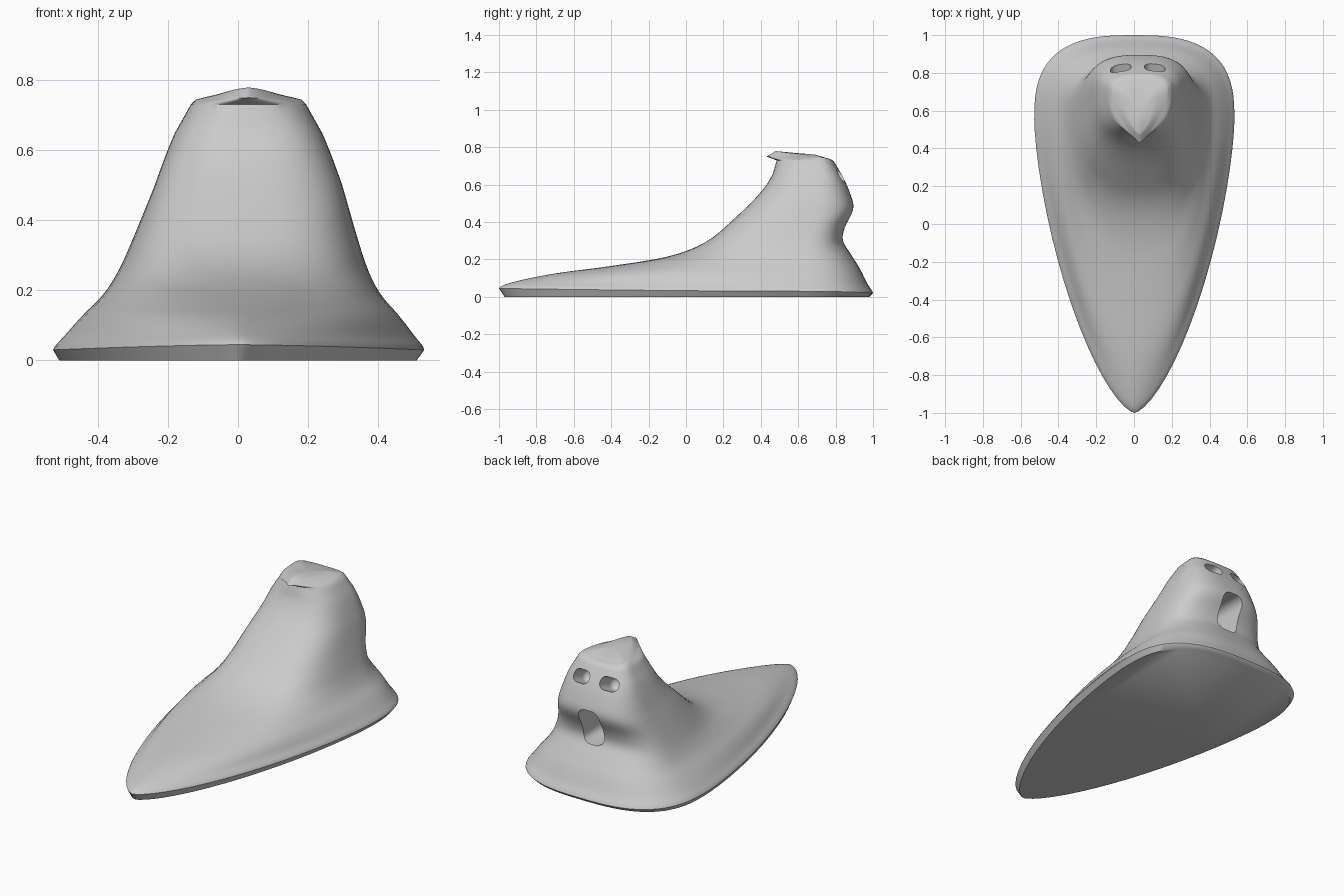
import bpy, bmesh, math
from mathutils import Vector

if "Cube" in bpy.data.objects:
    bpy.data.objects.remove(bpy.data.objects["Cube"])

clay = bpy.data.materials.new("clay_grey")
clay.use_nodes = True
GREY = (0.6, 0.6, 0.6, 1)
clay.diffuse_color = GREY
clay.node_tree.nodes["Principled BSDF"].inputs["Base Color"].default_value = GREY

SEGMENTS = 72
STEPS = 4
BACK_POWER = 2.8

# Rings from sole to crown:
# front y, front z, half width, side z, back y, back z, middle y, front roundness
RINGS = [
    (-.97, 0, .51, 0, .98, 0, .55, 1.5),
    (-1, .045, .53, .03, 1, .02, .55, 1.5),
    (-.92, .08, .5, .07, .97, .07, .55, 1.5),
    (-.7, .125, .45, .13, .93, .15, .56, 1.7),
    (-.4, .165, .395, .19, .88, .23, .58, 1.9),
    (-.1, .215, .355, .26, .84, .3, .6, 2.1),
    (.1, .29, .32, .35, .85, .37, .62, 2.4),
    (.25, .41, .285, .45, .895, .47, .65, 2.7),
    (.4, .56, .25, .55, .875, .56, .68, 2.8),
    (.465, .66, .21, .65, .835, .65, .7, 2.8),
    (.485, .73, .165, .73, .79, .725, .7, 2.4),
    (.43, .75, .15, .745, .775, .735, .7, 1.3),
    (.48, .779, .08, .762, .72, .75, .66, 1.5),
]


def catmull(a, b, c, d, t):
    return [0.5 * (2 * q + (r - p) * t + (2 * p - 5 * q + 4 * r - s) * t * t
            + (3 * q - p - 3 * r + s) * t ** 3) for p, q, r, s in zip(a, b, c, d)]


def refine(rings):
    last = len(rings) - 1
    fine = []
    for i in range(last):
        a, d = rings[max(i - 1, 0)], rings[min(i + 2, last)]
        # keep the sole edge and the hood lip crisp
        steps = 1 if i == 0 else STEPS
        if i >= last - 3:
            a, d = rings[i], rings[i + 1]
        fine += [catmull(a, rings[i], rings[i + 1], d, s / steps) for s in range(steps)]
    return fine + [list(rings[-1])]


def ring_point(ring, angle):
    fy, fz, width, sz, by, bz, mid, power = ring
    c, s = math.cos(angle), math.sin(angle)
    if c >= 0:
        end_y, end_z, n = fy, fz, power
    else:
        end_y, end_z, n = by, bz, BACK_POWER
    x = math.copysign(abs(s) ** (2 / n), s) * width
    y = mid + (end_y - mid) * abs(c) ** (2 / n)
    z = sz + (end_z - sz) * c * c
    return Vector((x + 0.03 * min(1, z * 2), y, max(z, 0)))


# Body lofted through the rings
bm = bmesh.new()
loops = [[bm.verts.new(ring_point(r, math.tau * i / SEGMENTS)) for i in range(SEGMENTS)]
         for r in refine(RINGS)]
for low, high in zip(loops, loops[1:]):
    for i in range(SEGMENTS):
        j = (i + 1) % SEGMENTS
        bm.faces.new((low[i], low[j], high[j], high[i]))
bm.faces.new(list(reversed(loops[0])))
crown = bm.verts.new((0.03, 0.6, 0.768))
for i in range(SEGMENTS):
    bm.faces.new((loops[-1][i], loops[-1][(i + 1) % SEGMENTS], crown))
bmesh.ops.recalc_face_normals(bm, faces=bm.faces)
mesh = bpy.data.meshes.new("body")
bm.to_mesh(mesh)
bm.free()
body = bpy.data.objects.new("body", mesh)
bpy.context.collection.objects.link(body)
mesh.materials.append(clay)


# Hollows for the face
def hollow(name, place, size, tilt, rounding):
    bpy.ops.mesh.primitive_cube_add(size=1, location=place, rotation=(tilt, 0, 0))
    cutter = bpy.context.object
    cutter.name = name
    cutter.scale = size
    bpy.ops.object.transform_apply(location=False, rotation=False, scale=True)
    bevel = cutter.modifiers.new("rounding", "BEVEL")
    bevel.width = rounding
    bevel.segments = 5
    cutter.data.materials.append(clay)
    cutter.hide_render = True
    cut = body.modifiers.new(name, "BOOLEAN")
    cut.operation = "DIFFERENCE"
    cut.solver = "EXACT"
    cut.object = cutter
    return cutter


cutters = [hollow("mouth_cutter", (0.02, 0.7, 0.385), (0.14, 0.62, 0.22), 0, 0.05)]
for side, name in ((-1, "right_eye_cutter"), (1, "left_eye_cutter")):
    cutters.append(hollow(name, (0.02 + side * 0.09, 0.8, 0.64), (0.11, 0.2, 0.075), 0.4, 0.034))

# Apply the cuts, then shade smooth
bpy.ops.object.select_all(action="DESELECT")
body.select_set(True)
bpy.context.view_layer.objects.active = body
for modifier in list(body.modifiers):
    bpy.ops.object.modifier_apply(modifier=modifier.name)
for cutter in cutters:
    bpy.data.objects.remove(cutter)
bpy.ops.object.shade_smooth_by_angle(angle=math.radians(50))
